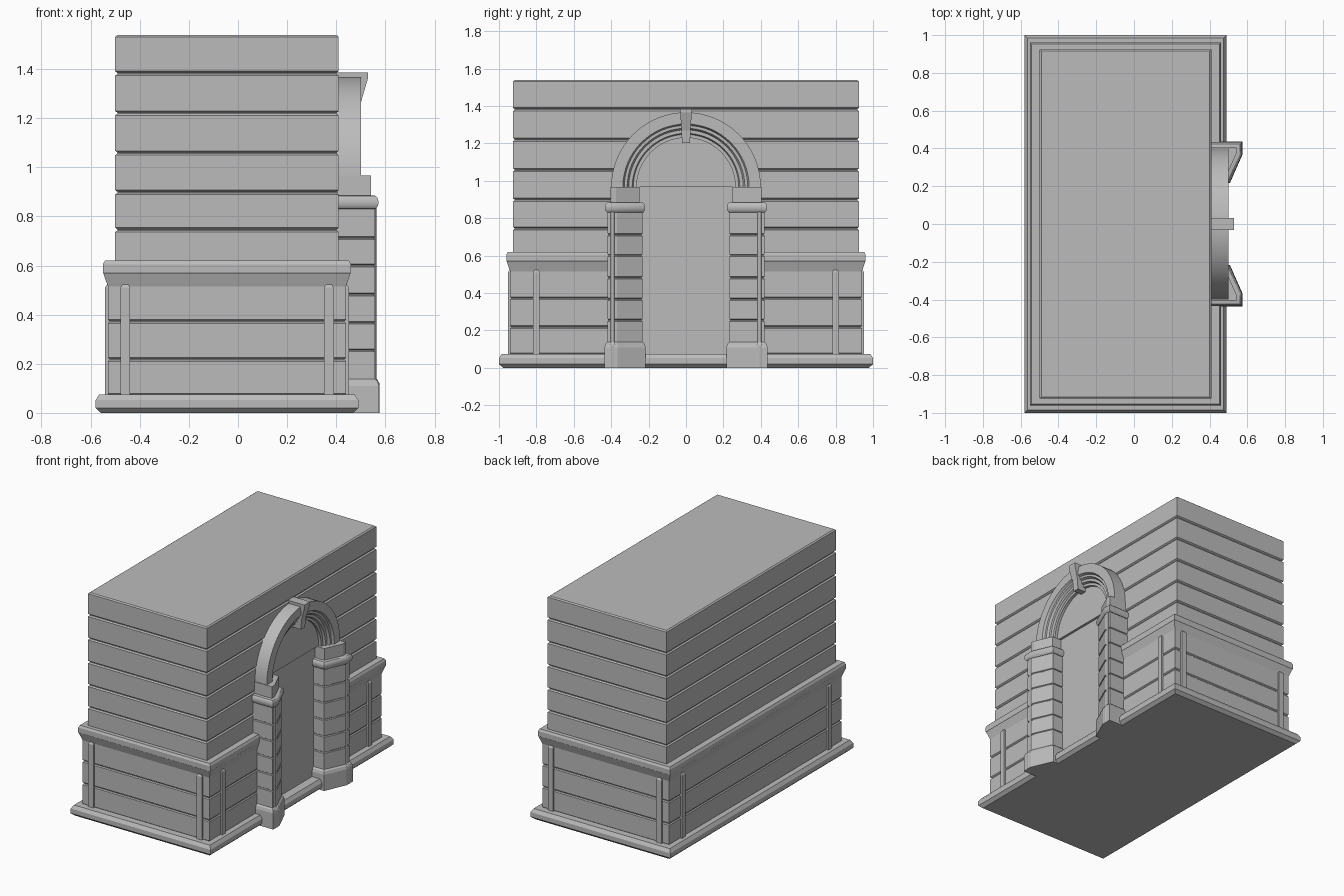
import bpy, bmesh, math
from mathutils import Vector

if "Cube" in bpy.data.objects:
    bpy.data.objects.remove(bpy.data.objects["Cube"])

stone = bpy.data.materials.new("grey stone")
stone.diffuse_color = (0.5, 0.5, 0.5, 1)
stone.use_nodes = True
stone.node_tree.nodes["Principled BSDF"].inputs["Base Color"].default_value = stone.diffuse_color


def finish(name, bm, smooth=False):
    bmesh.ops.recalc_face_normals(bm, faces=bm.faces)
    me = bpy.data.meshes.new(name)
    bm.to_mesh(me)
    bm.free()
    me.materials.append(stone)
    ob = bpy.data.objects.new(name, me)
    bpy.context.collection.objects.link(ob)
    if smooth:
        bpy.ops.object.select_all(action='DESELECT')
        ob.select_set(True)
        bpy.context.view_layer.objects.active = ob
        bpy.ops.object.shade_smooth_by_angle(angle=math.radians(25))
    return ob


def skin(name, rings, smooth=False):
    """Join equal closed rings of points and cap both ends."""
    bm = bmesh.new()
    vs = [[bm.verts.new(p) for p in r] for r in rings]
    n = len(vs[0])
    for a, b in zip(vs, vs[1:]):
        for i in range(n):
            j = (i + 1) % n
            bm.faces.new((a[i], a[j], b[j], b[i]))
    bm.faces.new(vs[0][::-1])
    bm.faces.new(vs[-1])
    return finish(name, bm, smooth)


def offset(plan, d):
    """Mitred offset of a counter-clockwise plan."""
    out = []
    for i, p in enumerate(plan):
        p = Vector(p)
        e0 = (p - Vector(plan[i - 1])).normalized()
        e1 = (Vector(plan[(i + 1) % len(plan)]) - p).normalized()
        n0, n1 = Vector((e0.y, -e0.x)), Vector((e1.y, -e1.x))
        out.append(p + (n0 + n1) * d / (1 + n0.dot(n1)))
    return out


def stack(name, plan, profile, smooth=False):
    """Plan extruded up a profile of (offset, height)."""
    return skin(name, [[(p.x, p.y, z) for p in offset(plan, d)] for d, z in profile], smooth)


def courses(levels, depth, c):
    """Profile of chamfered stone courses between levels."""
    prof = []
    for a, b in zip(levels, levels[1:]):
        prof += [(-depth, a + 0.002), (0, a + c), (0, b - c), (-depth, b - 0.002)]
    return prof


def rect(x0, x1, y0, y1):
    return [(x0, y0), (x1, y0), (x1, y1), (x0, y1)]


# plinth slab
stack("plinth", rect(-0.58, 0.49, -1, 1),
      [(-0.022, 0), (0, 0.02), (0, 0.052), (-0.015, 0.075)])

# lower wall and cornice, with a bay left open for the portal
def bayed(x0, x1, y):
    return [(x0, -y), (x1, -y), (x1, -0.33), (0.37, -0.33),
            (0.37, 0.33), (x1, 0.33), (x1, y), (x0, y)]

stack("lower_wall", bayed(-0.53, 0.44, 0.94),
      courses([0.07, 0.217, 0.372, 0.53], 0.006, 0.008))
stack("cornice", bayed(-0.53, 0.44, 0.94),
      [(-0.005, 0.505), (0, 0.515), (0.018, 0.568), (0.02, 0.57),
       (0.02, 0.605), (0.012, 0.62), (-0.04, 0.62)])

# upper wall courses
stack("upper_wall", rect(-0.5, 0.41, -0.925, 0.925),
      courses([0.61, 0.745, 0.898, 1.058, 1.22, 1.382, 1.54], 0.009, 0.009))

# corner strips on every side of the lower wall
for s in (-1, 1):
    for x in (-0.459, 0.37):
        stack("corner_strip_end", rect(x - 0.02, x + 0.02, s * 0.94 - 0.012, s * 0.94 + 0.012),
              [(0, 0.07), (0, 0.51), (-0.008, 0.522)])
    for x in (-0.53, 0.44):
        stack("corner_strip_side", rect(x - 0.012, x + 0.012, s * 0.80 - 0.018, s * 0.80 + 0.018),
              [(0, 0.07), (0, 0.51), (-0.008, 0.522)])

# recessed door panel
stack("door_panel", rect(0.35, 0.415, -0.32, 0.32), [(0, 0.03), (0, 0.975)])

# portal jambs with splayed inner faces
for s in (-1, 1):
    plan = [(0.39, 0.232), (0.497, 0.232), (0.558, 0.37), (0.558, 0.42), (0.39, 0.42)]
    if s < 0:
        plan = [(x, -y) for x, y in plan][::-1]
    stack("jamb_base", plan,
          [(0.016, 0), (0.016, 0.11), (0.01, 0.13), (-0.004, 0.142)])
    stack("jamb_shaft", plan,
          courses([0.13, 0.255, 0.367, 0.482, 0.6, 0.712, 0.84], 0.006, 0.006))
    stack("jamb_capital", plan,
          [(-0.01, 0.826)] + [(0.018 * math.cos(a) - 0.004, 0.857 + 0.028 * math.sin(a))
                              for a in (i * math.pi / 8 for i in range(-4, 5))], True)
    stack("jamb_impost", plan, [(-0.016, 0.87), (-0.016, 0.966)])
    # slim engaged shaft on the jamb front
    ring = [(0.556 + 0.011 * math.cos(a), s * 0.393 + 0.014 * math.sin(a))
            for a in (i * math.pi / 5 for i in range(10))]
    stack("jamb_rib", ring, [(0.009, 0), (0.009, 0.12), (-0.003, 0.14), (-0.003, 0.84)], True)

# moulded arch swept around the springing centre
ZC, SEG = 0.966, 32
section = [(0.40, 0.39), (0.40, 0.50), (0.338, 0.50), (0.33, 0.484), (0.315, 0.484),
           (0.306, 0.468), (0.288, 0.468), (0.282, 0.452), (0.264, 0.452), (0.264, 0.39)]
angles = [math.pi * i / SEG for i in range(SEG + 1)]
skin("arch", [[(x, r * math.cos(a), ZC + r * math.sin(a)) for r, x in section]
              for a in angles], True)

# tympanum filling the arch
skin("tympanum", [[(x, r * math.cos(a), ZC + r * math.sin(a)) for a in angles]
                  for x, r in ((0.38, 0.29), (0.432, 0.29))])

# keystone: wedge whose face leans outwards at the top
side = [(0.40, 1.203), (0.497, 1.203), (0.502, 1.27), (0.53, 1.365), (0.53, 1.385), (0.40, 1.385)]
skin("keystone", [[(x, s * (0.021 + (z - 1.203) * 0.058), z) for x, z in side] for s in (-1, 1)])
